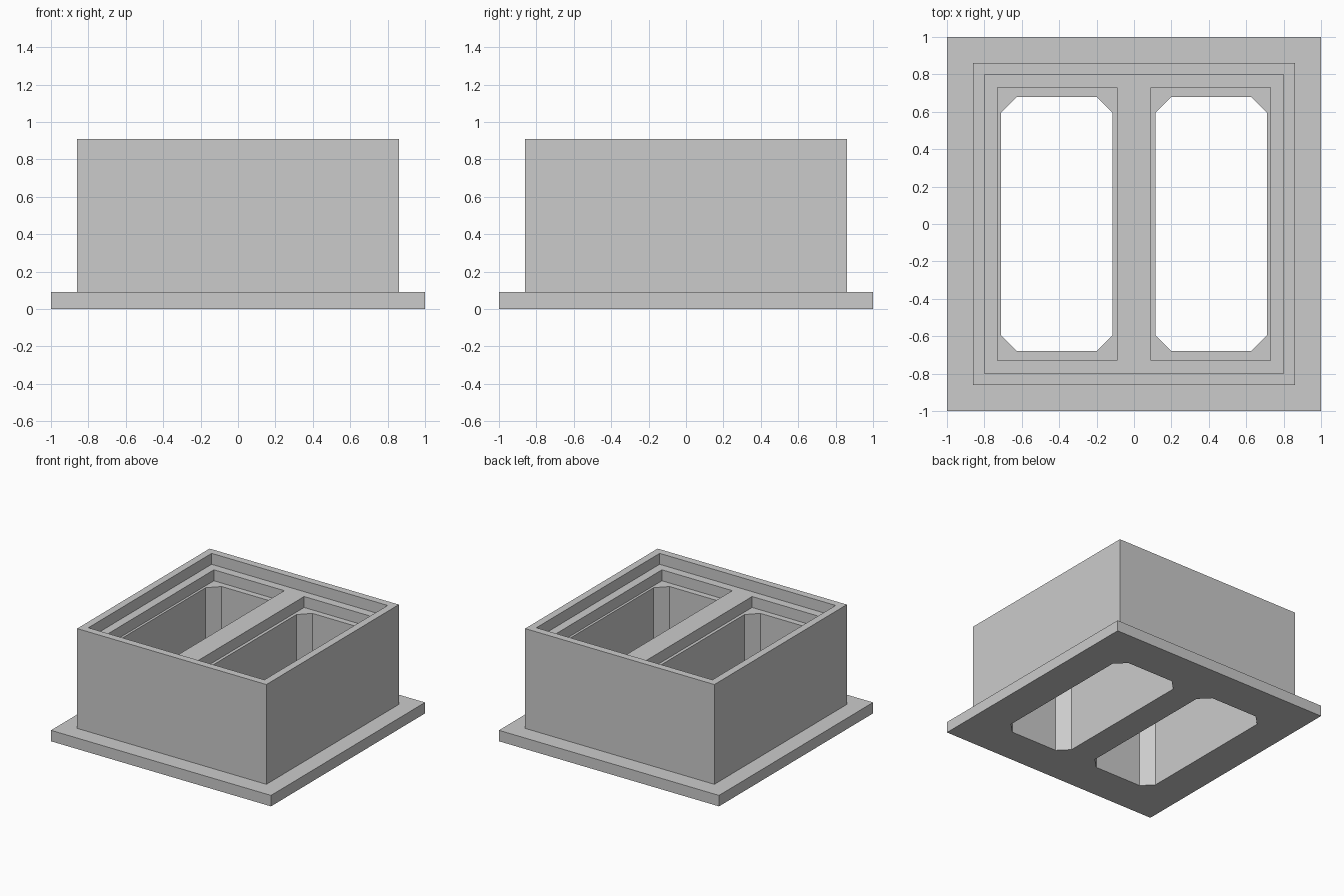
import bpy
import bmesh

if "Cube" in bpy.data.objects:
    bpy.data.objects.remove(bpy.data.objects["Cube"], do_unlink=True)

FLANGE_TOP, LEDGE, POCKET_FLOOR, RIM = 0.09, 0.82, 0.73, 0.91

grey = bpy.data.materials.new("light_grey")
grey.use_nodes = True
colour = (0.6, 0.6, 0.6, 1)
grey.diffuse_color = colour
grey.node_tree.nodes["Principled BSDF"].inputs["Base Color"].default_value = colour


def outline(x0, x1, y, chamfer=0):
    """Counter-clockwise rectangle, with optional cut corners."""
    if not chamfer:
        return [(x0, -y), (x1, -y), (x1, y), (x0, y)]
    c = chamfer
    return [(x0 + c, -y), (x1 - c, -y), (x1, c - y), (x1, y - c),
            (x1 - c, y), (x0 + c, y), (x0, y - c), (x0, c - y)]


def loft(name, sections):
    """Closed solid through (outline, height) sections of equal side count."""
    bm = bmesh.new()
    rings = [[bm.verts.new((x, y, z)) for x, y in pts] for pts, z in sections]
    for low, high in zip(rings, rings[1:]):
        n = len(low)
        for i in range(n):
            j = (i + 1) % n
            bm.faces.new((low[i], low[j], high[j], high[i]))
    bm.faces.new(rings[0][::-1])
    bm.faces.new(rings[-1])
    mesh = bpy.data.meshes.new(name)
    bm.to_mesh(mesh)
    bm.free()
    mesh.materials.append(grey)
    obj = bpy.data.objects.new(name, mesh)
    bpy.context.scene.collection.objects.link(obj)
    return obj


def cut(target, pts, bottom, top):
    """Subtract a prism from the target."""
    cutter = loft("cutter", [(pts, bottom), (pts, top)])
    cutter.hide_render = True
    mod = target.modifiers.new("cut", "BOOLEAN")
    mod.operation = "DIFFERENCE"
    mod.solver = "EXACT"
    mod.object = cutter
    bpy.context.view_layer.objects.active = target
    bpy.ops.object.modifier_apply(modifier=mod.name)
    bpy.data.objects.remove(cutter, do_unlink=True)


# Square housing rising from a wider base flange
flange = outline(-1, 1, 1)
wall = outline(-0.86, 0.86, 0.86)
housing = loft("flanged_housing", [(flange, 0), (flange, FLANGE_TOP),
                                   (wall, FLANGE_TOP), (wall, RIM)])

# Shallow recess inside the rim
cut(housing, outline(-0.8, 0.8, 0.8), LEDGE, 1)

# Two stepped pockets, each with a chamfered opening through the base
for side in (-1, 1):
    xs = sorted((side * 0.09, side * 0.73))
    cut(housing, outline(*xs, 0.73), POCKET_FLOOR, 0.9)
    xs = sorted((side * 0.115, side * 0.71))
    cut(housing, outline(*xs, 0.68, 0.085), -0.1, 0.8)
